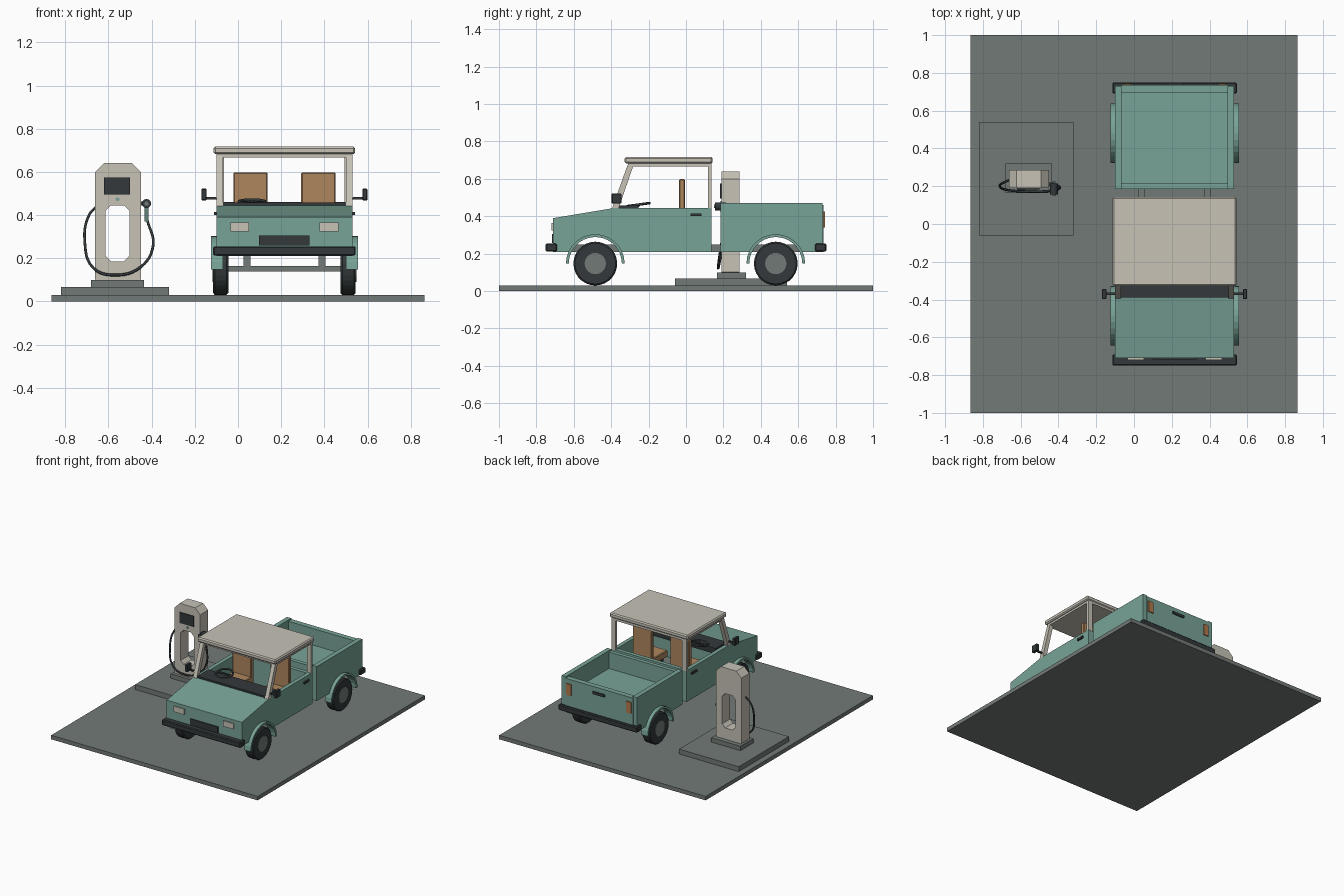
import bpy, bmesh, math
from mathutils import Vector, Matrix

if "Cube" in bpy.data.objects:
    bpy.data.objects.remove(bpy.data.objects["Cube"], do_unlink=True)


def material(name, r, g, b):
    m = bpy.data.materials.new(name)
    m.use_nodes = True
    m.diffuse_color = (r, g, b, 1)
    m.node_tree.nodes["Principled BSDF"].inputs["Base Color"].default_value = (r, g, b, 1)
    return m


TEAL = material("teal paint", 0.19, 0.37, 0.31)
CREAM = material("cream", 0.57, 0.54, 0.47)
DARK = material("dark rubber", 0.033, 0.04, 0.043)
GREY = material("grey", 0.17, 0.195, 0.18)
TAN = material("tan leather", 0.42, 0.24, 0.11)
AMBER = material("amber lamp", 0.45, 0.19, 0.07)

CX = 0.215            # truck centre line
HALF = 0.315          # truck body half width
WHEEL_Z, ARCH_R = 0.147, 0.142
AXLES = {"front": -0.485, "rear": 0.48}
SIDES = {"right": -1, "left": 1}


def finish(name, bm, mat, bevel=0):
    bmesh.ops.recalc_face_normals(bm, faces=bm.faces)
    me = bpy.data.meshes.new(name)
    bm.to_mesh(me)
    bm.free()
    me.materials.append(mat)
    ob = bpy.data.objects.new(name, me)
    bpy.context.collection.objects.link(ob)
    if bevel:
        mod = ob.modifiers.new("bevel", "BEVEL")
        mod.width, mod.segments = bevel, 1
    return ob


def box(name, x, y, z, mat, bevel=0):
    bm = bmesh.new()
    bmesh.ops.create_cube(bm, size=1)
    for v in bm.verts:
        for i, (lo, hi) in enumerate((x, y, z)):
            v.co[i] = lo if v.co[i] < 0 else hi
    return finish(name, bm, mat, bevel)


def prism(name, pts, axis, a, b, mat, hole=None):
    """Extrude a profile along x (points are y, z) or y (points are x, z)."""
    def put(p, d):
        return (d, p[0], p[1]) if axis == "x" else (p[0], d, p[1])
    bm = bmesh.new()
    n = len(pts)
    loops = [[[bm.verts.new(put(p, d)) for p in loop] for d in (a, b)]
             for loop in ([pts, hole] if hole else [pts])]
    for i in range(n):
        j = (i + 1) % n
        for lo, hi in loops:
            bm.faces.new((lo[i], lo[j], hi[j], hi[i]))
        if hole:
            for o, h in zip(*loops):
                bm.faces.new((o[i], o[j], h[j], h[i]))
    if not hole:
        for loop in loops[0]:
            bm.faces.new(loop)
    return finish(name, bm, mat)


def cylinder(name, centre, r, length, axis, mat, sides=28, bevel=0):
    bm = bmesh.new()
    rot = Matrix.Rotation(math.pi / 2, 4, "Y" if axis == "x" else "X")
    bmesh.ops.create_cone(bm, cap_ends=True, segments=sides, radius1=r, radius2=r,
                          depth=length, matrix=Matrix.Translation(centre) @ rot)
    ob = finish(name, bm, mat, bevel)
    if bevel:
        ob.modifiers["bevel"].limit_method = "ANGLE"
    return ob


def tube(name, pts, r, mat, cyclic=False):
    cu = bpy.data.curves.new(name, "CURVE")
    cu.dimensions, cu.bevel_depth, cu.bevel_resolution = "3D", r, 2
    sp = cu.splines.new("BEZIER")
    sp.bezier_points.add(len(pts) - 1)
    sp.use_cyclic_u, sp.resolution_u = cyclic, 6
    for bp, p in zip(sp.bezier_points, pts):
        bp.co = p
        bp.handle_left_type = bp.handle_right_type = "AUTO"
    cu.use_fill_caps = True
    cu.materials.append(mat)
    ob = bpy.data.objects.new(name, cu)
    bpy.context.collection.objects.link(ob)
    me = bpy.data.meshes.new_from_object(ob.evaluated_get(bpy.context.evaluated_depsgraph_get()))
    bpy.data.objects.remove(ob)
    mesh_ob = bpy.data.objects.new(name, me)
    bpy.context.collection.objects.link(mesh_ob)
    me.shade_smooth()


def arc(y, r, start, end, n=14):
    return [(y + r * math.cos(start + (end - start) * i / n),
             WHEEL_Z + r * math.sin(start + (end - start) * i / n)) for i in range(n + 1)]


def across(s, a, b):
    """x range on one side of the truck, measured out from the centre line."""
    return tuple(sorted((CX + s * a, CX + s * b)))


# Ground slab, charger plinth
box("ground_slab", (-0.865, 0.865), (-1, 1), (0, 0.03), GREY)
box("charger_pad", (-0.82, -0.32), (-0.06, 0.54), (0.03, 0.067), GREY)
box("charger_base", (-0.68, -0.435), (0.165, 0.32), (0.067, 0.1), GREY)


# Charger column with a chamfered opening
def octagon(x0, x1, z0, z1, low, high):
    return [(x0 + low, z0), (x1 - low, z0), (x1, z0 + low), (x1, z1 - high),
            (x1 - high, z1), (x0 + high, z1), (x0, z1 - high), (x0, z0 + low)]


prism("charger_column", octagon(-0.663, -0.45, 0.1, 0.64, 0.002, 0.042), "y", 0.19, 0.285,
      CREAM, hole=octagon(-0.613, -0.503, 0.185, 0.445, 0.025, 0.025))
box("charger_screen", (-0.62, -0.5), (0.183, 0.19), (0.495, 0.575), DARK)
cylinder("charger_light", (-0.558, 0.188, 0.473), 0.009, 0.008, "y", TEAL, 16)

# Plug, holster and cable
box("holster_arm", (-0.452, -0.42), (0.2, 0.22), (0.445, 0.463), DARK)
cylinder("plug_head", (-0.424, 0.185, 0.453), 0.021, 0.06, "y", DARK, 20)
cylinder("plug_face", (-0.424, 0.154, 0.453), 0.01, 0.006, "y", GREY, 16)
prism("plug_handle", [(0.175, 0.445), (0.2, 0.445), (0.225, 0.37), (0.205, 0.37)], "x",
      -0.434, -0.414, TEAL)
tube("charger_cable", [(-0.655, 0.235, 0.44), (-0.69, 0.22, 0.4), (-0.71, 0.2, 0.28),
                       (-0.67, 0.18, 0.155), (-0.57, 0.172, 0.122), (-0.45, 0.175, 0.16),
                       (-0.393, 0.19, 0.26), (-0.42, 0.213, 0.375)], 0.0065, DARK)

# Cab and bed side panels, with wheel arches in the profile
DIP = math.asin((0.21 - WHEEL_Z) / ARCH_R)
cab_side = [(-0.71, 0.21), (-0.71, 0.39), (-0.38, 0.445), (0.135, 0.445), (0.135, 0.21)]
cab_side += arc(AXLES["front"], ARCH_R, DIP, math.pi - DIP)
bed_side = [(0.185, 0.21), (0.185, 0.47), (0.73, 0.47), (0.73, 0.21)]
bed_side += arc(AXLES["rear"], ARCH_R, DIP, math.pi - DIP)
for side, s in SIDES.items():
    prism(side + "_cab_side", cab_side, "x", *across(s, HALF - 0.03, HALF), TEAL)
    prism(side + "_bed_side", bed_side, "x", *across(s, HALF - 0.035, HALF), TEAL)

# Cross panels of cab and bed
INNER = (CX - HALF + 0.03, CX + HALF - 0.03)
prism("hood", [(-0.709, 0.36), (-0.709, 0.39), (-0.38, 0.445), (-0.34, 0.445), (-0.34, 0.415)],
      "x", *INNER, TEAL)
box("nose_panel", INNER, (-0.71, -0.68), (0.21, 0.388), TEAL)
box("firewall", INNER, (-0.34, -0.32), (0.21, 0.43), TEAL)
box("cab_floor", INNER, (-0.33, 0.13), (0.21, 0.25), GREY)
box("cab_back", INNER, (0.105, 0.135), (0.21, 0.445), TEAL)
box("bed_floor", INNER, (0.19, 0.725), (0.3, 0.335), TEAL)
box("bed_front", INNER, (0.185, 0.215), (0.21, 0.46), TEAL)
box("tailgate", INNER, (0.695, 0.735), (0.21, 0.46), TEAL)

# Roof and pillars
box("roof", (CX - 0.328, CX + 0.328), (-0.328, 0.142), (0.682, 0.717), CREAM, 0.008)
box("roof_frame", (CX - HALF, CX + HALF), (-0.31, 0.137), (0.667, 0.684), CREAM)
for side, s in SIDES.items():
    prism(side + "_front_pillar", [(-0.395, 0.443), (-0.36, 0.443), (-0.28, 0.675), (-0.312, 0.675)],
          "x", *across(s, HALF - 0.03, HALF), CREAM)
    box(side + "_rear_pillar", across(s, HALF - 0.036, HALF), (0.118, 0.137), (0.443, 0.675), CREAM)

# Dashboard, steering wheel and seats
box("dashboard", INNER, (-0.388, -0.255), (0.415, 0.457), DARK)
WHEEL = Vector((0.065, -0.255, 0.462))
tilt = Matrix.Rotation(math.radians(8), 3, "X")
tube("steering_rim", [WHEEL + tilt @ Vector((0.06 * math.cos(a * math.pi / 6), 0.06 * math.sin(a * math.pi / 6), 0))
                      for a in range(12)], 0.007, DARK, True)
box("steering_spoke", (0.01, 0.12), (-0.263, -0.247), (0.456, 0.465), DARK)
tube("steering_column", [WHEEL, (0.065, -0.3, 0.4)], 0.01, DARK)
for side, s in SIDES.items():
    xs = across(s, 0.078, 0.237)
    box(side + "_seat_back", xs, (-0.037, -0.005), (0.3, 0.598), TAN, 0.005)
    box(side + "_seat_cushion", xs, (-0.2, -0.03), (0.32, 0.37), TAN, 0.005)
    box(side + "_seat_base", across(s, 0.1, 0.215), (-0.18, -0.03), (0.25, 0.32), DARK)

# Chassis, axles, wheels and fenders
for side, s in SIDES.items():
    box(side + "_chassis_rail", across(s, 0.157, 0.19), (-0.69, 0.695), (0.21, 0.25), GREY)
for end, y in AXLES.items():
    box(end + "_axle", (CX - 0.27, CX + 0.27), (y - 0.014, y + 0.014), (0.138, 0.165), GREY)
    for side, s in SIDES.items():
        part = end + "_" + side
        box(part + "_axle_mount", across(s, 0.157, 0.19), (y - 0.02, y + 0.02), (0.16, 0.215), GREY)
        cylinder(part + "_tyre", (CX + s * 0.295, y, WHEEL_Z), 0.117, 0.07, "x", DARK, 28, 0.008)
        cylinder(part + "_hub", (CX + s * 0.296, y, WHEEL_Z), 0.057, 0.074, "x", GREY, 24)
        fender = arc(y, 0.157, 0, math.pi) + arc(y, ARCH_R, math.pi, 0)
        prism(part + "_fender", fender, "x", *across(s, HALF - 0.03, HALF + 0.025), TEAL)

# Bumpers, grille and tailgate handle
for end, y in {"front": -0.72, "rear": 0.72}.items():
    box(end + "_bumper", (CX - 0.33, CX + 0.33), (y - 0.03, y + 0.03), (0.212, 0.255), DARK, 0.006)
box("grille", (CX - 0.117, CX + 0.117), (-0.717, -0.708), (0.258, 0.305), DARK)
box("tailgate_handle", (CX - 0.05, CX + 0.05), (0.733, 0.743), (0.405, 0.425), DARK)

# Lamps, door handles and mirrors
for side, s in SIDES.items():
    box(side + "_headlamp", across(s, 0.163, 0.25), (-0.719, -0.71), (0.323, 0.365), CREAM)
    box(side + "_tail_lamp", across(s, 0.23, 0.272), (0.733, 0.742), (0.34, 0.425), AMBER)
    box(side + "_door_handle", across(s, HALF, HALF + 0.012), (0.025, 0.083), (0.4, 0.415), DARK)
    box(side + "_mirror_arm", across(s, HALF - 0.01, 0.365), (-0.375, -0.363), (0.472, 0.484), DARK)
    box(side + "_mirror", across(s, 0.361, 0.384), (-0.397, -0.345), (0.468, 0.522), DARK, 0.003)
